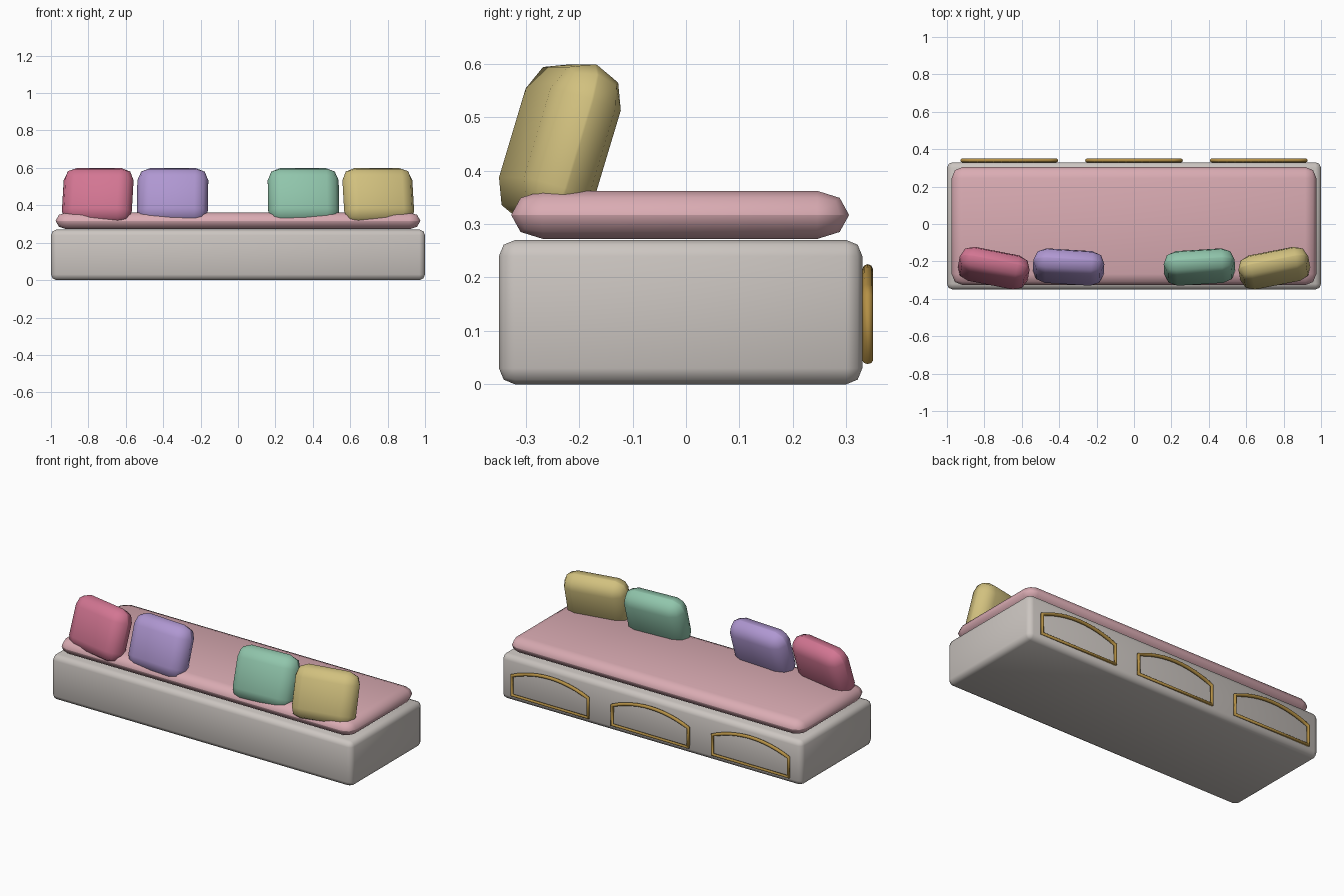
import bpy
import math

default = bpy.data.objects.get("Cube")
if default:
    bpy.data.objects.remove(default, do_unlink=True)


def material(name, rgb):
    m = bpy.data.materials.new(name)
    m.use_nodes = True
    m.diffuse_color = (*rgb, 1)
    bsdf = next(n for n in m.node_tree.nodes if n.type == "BSDF_PRINCIPLED")
    bsdf.inputs["Base Color"].default_value = (*rgb, 1)
    return m


def soft_box(name, size, center, radius, mat, rotation=(0, 0, 0), squash=1):
    """Rounded box; squash flattens the rounded edges vertically."""
    bpy.ops.mesh.primitive_cube_add(size=1)
    ob = bpy.context.object
    ob.name = name
    ob.scale = (size[0], size[1], size[2] / squash)
    bpy.ops.object.transform_apply(location=False, rotation=False, scale=True)
    bevel = ob.modifiers.new("Rounding", "BEVEL")
    bevel.width = radius
    bevel.segments = 2
    bpy.ops.object.modifier_apply(modifier=bevel.name)
    ob.scale.z = squash
    bpy.ops.object.transform_apply(location=False, rotation=False, scale=True)
    ob.location = center
    ob.rotation_euler = rotation
    ob.data.materials.append(mat)
    bpy.ops.object.shade_smooth_by_angle(angle=math.radians(60))
    return ob


def arch_frame(name, x, mat):
    """Closed tube: flat sill, upright sides and a shallow curved top."""
    half, low, spring, rise, steps = 0.253, 0.045, 0.162, 0.053, 12
    outline = [(half, low), (-half, low)]
    for i in range(steps + 1):
        t = 2 * i / steps - 1
        outline.append((half * t, spring + rise * (1 - t * t)))
    curve = bpy.data.curves.new(name, "CURVE")
    curve.dimensions = "3D"
    curve.bevel_depth = 0.01
    curve.bevel_resolution = 2
    spline = curve.splines.new("POLY")
    spline.points.add(len(outline) - 1)
    for point, (px, pz) in zip(spline.points, outline):
        point.co = (px, 0, pz, 1)
    spline.use_cyclic_u = True
    curve.materials.append(mat)
    ob = bpy.data.objects.new(name, curve)
    ob.location = (x, 0.34, 0)
    bpy.context.collection.objects.link(ob)
    return ob


stone = material("warm grey", (0.60, 0.56, 0.53))
blush = material("dusty pink", (0.70, 0.41, 0.45))
gold = material("gold", (0.46, 0.28, 0.06))
rose = material("rose", (0.65, 0.18, 0.29))
lilac = material("lilac", (0.43, 0.31, 0.64))
mint = material("mint", (0.28, 0.56, 0.41))
straw = material("straw yellow", (0.64, 0.53, 0.21))

# Plinth and seat pad
soft_box("base", (2, 0.68, 0.27), (0, -0.01, 0.135), 0.03, stone)
soft_box("seat_cushion", (1.95, 0.632, 0.09), (0, -0.011, 0.317), 0.0595,
         blush, squash=0.75)

# Leaning pillows: name, x, y, yaw in degrees, material
pillows = [
    ("outer_right_pillow", -0.75, -0.236, -11, rose),
    ("inner_right_pillow", -0.35, -0.23, -3.5, lilac),
    ("inner_left_pillow", 0.35, -0.23, 3.5, mint),
    ("outer_left_pillow", 0.75, -0.236, 11, straw),
]
for name, x, y, yaw, mat in pillows:
    soft_box(name, (0.38, 0.14, 0.31), (x, y, 0.45), 0.068, mat,
             rotation=(math.radians(-17), 0, math.radians(yaw)))

# Arched trim on the back
for side, x in (("right", -0.667), ("middle", 0), ("left", 0.667)):
    arch_frame(f"{side}_arch_trim", x, gold)
